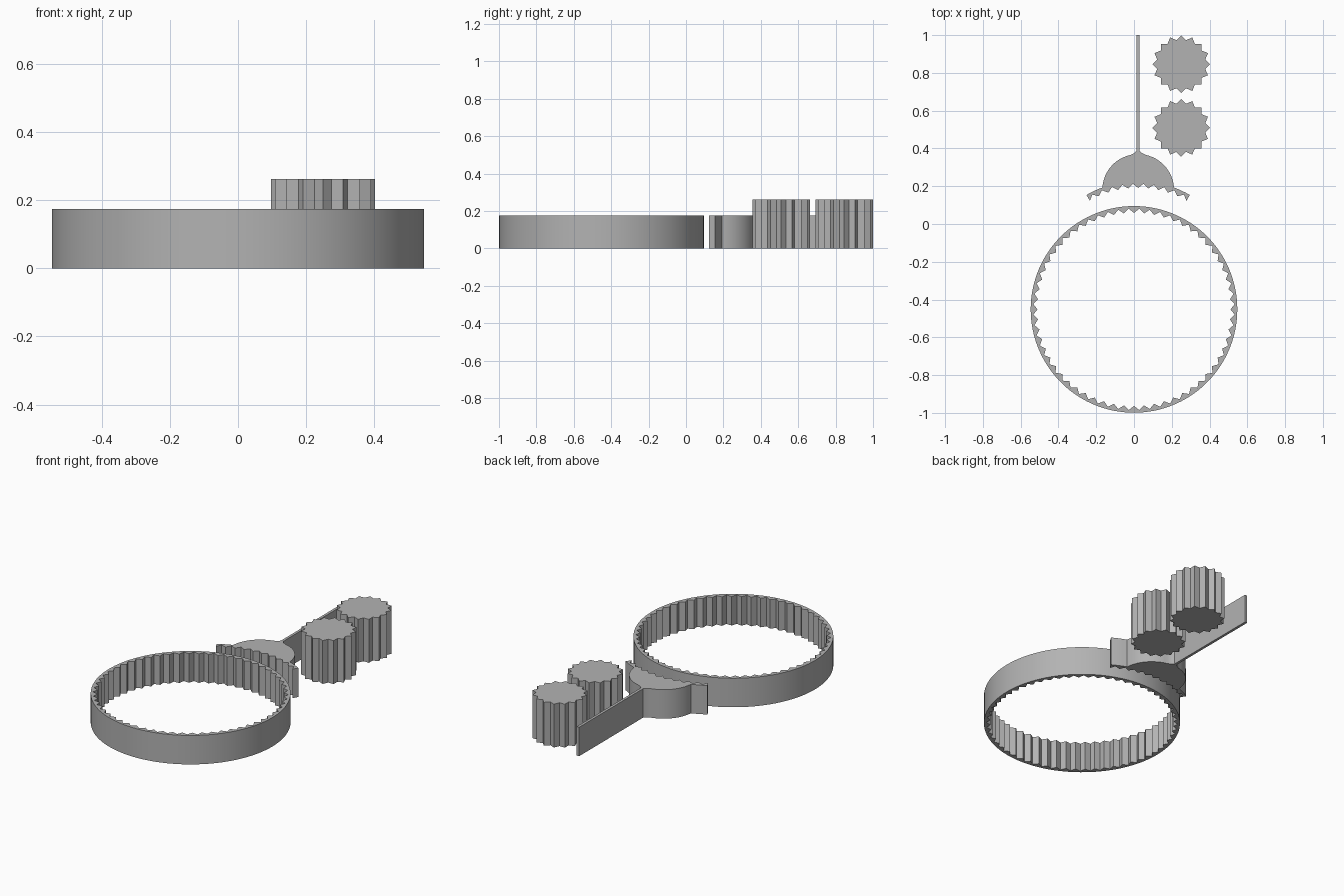
import bpy, bmesh
from math import sin, cos, pi, radians

if "Cube" in bpy.data.objects:
    bpy.data.objects.remove(bpy.data.objects["Cube"])

grey = bpy.data.materials.new("grey")
grey.diffuse_color = (0.45, 0.45, 0.45, 1)
grey.use_nodes = True
grey.node_tree.nodes["Principled BSDF"].inputs["Base Color"].default_value = grey.diffuse_color

H = 0.175          # ring and rack height
GEAR_H = 0.262     # pinion height
OUT, ROOT, TIP = 0.547, 0.534, 0.511   # ring radii


def finish(bm, name):
    bmesh.ops.recalc_face_normals(bm, faces=bm.faces)
    mesh = bpy.data.meshes.new(name)
    bm.to_mesh(mesh)
    bm.free()
    mesh.materials.append(grey)
    ob = bpy.data.objects.new(name, mesh)
    bpy.context.collection.objects.link(ob)
    bpy.ops.object.select_all(action='DESELECT')
    ob.select_set(True)
    bpy.context.view_layer.objects.active = ob
    bpy.ops.object.shade_smooth_by_angle(angle=radians(20))
    return ob


def prism(name, pts, height):
    """Closed outline extruded up from the floor."""
    bm = bmesh.new()
    face = bm.faces.new([bm.verts.new((x, y, 0)) for x, y in pts])
    new = bmesh.ops.extrude_face_region(bm, geom=[face])["geom"]
    verts = [v for v in new if isinstance(v, bmesh.types.BMVert)]
    bmesh.ops.translate(bm, verts=verts, vec=(0, 0, height))
    return finish(bm, name)


def polar(cx, cy, r, a):
    """Point at angle a measured from +y towards +x."""
    return cx + r * sin(a), cy + r * cos(a)


def toothed(cx, cy, tip, root, teeth):
    """Zigzag tooth outline."""
    return [polar(cx, cy, (tip, root)[i % 2], i * pi / teeth) for i in range(2 * teeth)]


# Internal ring gear
bm = bmesh.new()
inner = toothed(0, -0.452, TIP, ROOT, 60)
outer = [polar(0, -0.452, OUT, i * pi / 60) for i in range(120)]
loops = [[bm.verts.new((x, y, z)) for x, y in pts]
         for pts, z in ((outer, 0), (outer, H), (inner, H), (inner, 0))]
for a, b in zip(loops, loops[1:] + loops[:1]):
    for i in range(120):
        j = (i + 1) % 120
        bm.faces.new((a[i], a[j], b[j], b[i]))
finish(bm, "ring_gear")

# Pinions
for name, y in (("front_pinion", 0.509), ("back_pinion", 0.846)):
    prism(name, toothed(0.25, y, 0.153, 0.130, 16), GEAR_H)

# Curved rack: toothed underside, two arms, domed back flaring into the handle
CX, CY = 0.022, -0.32
pts = [polar(CX, CY, (TIP, ROOT)[i % 2], radians(3 * i)) for i in range(-10, 11)]
pts += [polar(CX, CY, OUT, radians(a)) for a in (30, 27.5, 25, 22.5, 20.3)]
dome = [polar(CX, 0.18, 0.19, radians(a)) for a in range(84, 11, -6)]
dome += [(CX + 0.02, 0.376), (CX + 0.008, 0.388)]
pts += dome + [(2 * CX - x, y) for x, y in reversed(dome)]
pts += [polar(CX, CY, OUT, radians(-a)) for a in (20.3, 22.5, 25, 27.5, 30)]
prism("curved_rack", pts, H)

# Handle blade
prism("handle", [(CX - 0.008, 0.38), (CX + 0.008, 0.38), (CX + 0.008, 1), (CX - 0.008, 1)], H)
